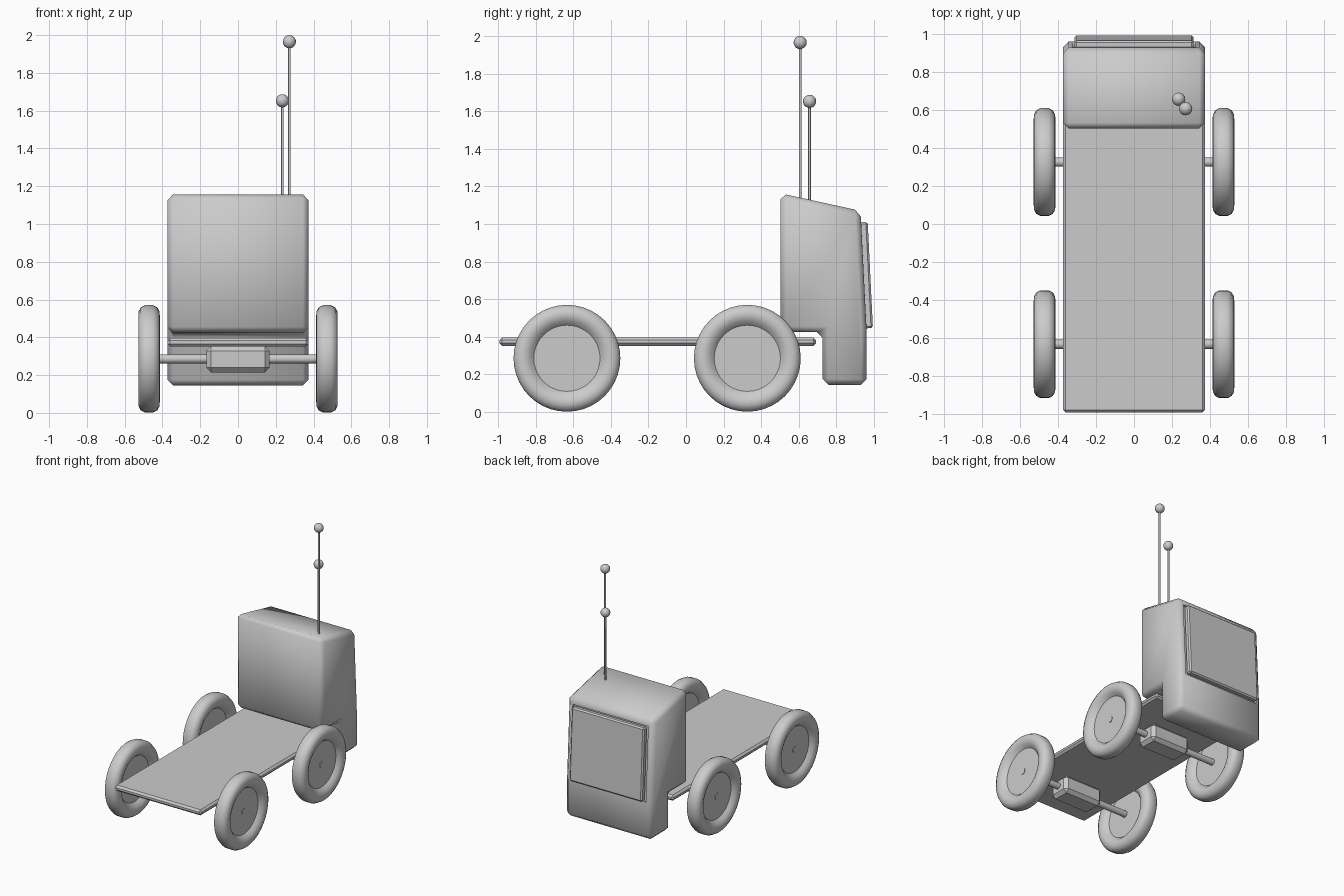
import bpy, bmesh, math
from mathutils import Matrix, Vector

if "Cube" in bpy.data.objects:
    bpy.data.objects.remove(bpy.data.objects["Cube"])


def finish(bm, name, bevel=0.0, segs=1, angle=60):
    """Bevel sharp edges, make the object and smooth it by angle."""
    bmesh.ops.recalc_face_normals(bm, faces=bm.faces)
    if bevel:
        edges = [e for e in bm.edges if e.calc_face_angle(0) > math.radians(25)]
        bmesh.ops.bevel(bm, geom=edges, offset=bevel, segments=segs,
                        profile=0.5, affect='EDGES')
    me = bpy.data.meshes.new(name)
    bm.to_mesh(me)
    bm.free()
    ob = bpy.data.objects.new(name, me)
    bpy.context.collection.objects.link(ob)
    smooth(ob, angle)
    return ob


def smooth(ob, angle):
    bpy.ops.object.select_all(action='DESELECT')
    ob.select_set(True)
    bpy.context.view_layer.objects.active = ob
    bpy.ops.object.shade_smooth_by_angle(angle=math.radians(angle))


def side_profile(name, pts, half_width, bevel, angle=60):
    """Extrude a (y, z) outline across x."""
    bm = bmesh.new()
    f = bm.faces.new([bm.verts.new((-half_width, y, z)) for y, z in pts])
    ext = bmesh.ops.extrude_face_region(bm, geom=[f])
    moved = [v for v in ext['geom'] if isinstance(v, bmesh.types.BMVert)]
    bmesh.ops.translate(bm, verts=moved, vec=(2 * half_width, 0, 0))
    return finish(bm, name, bevel, 1, angle)


def rod(name, p, q, r, sides=16):
    p, q = Vector(p), Vector(q)
    bm = bmesh.new()
    m = Matrix.Translation((p + q) / 2) @ (q - p).to_track_quat('Z', 'Y').to_matrix().to_4x4()
    bmesh.ops.create_cone(bm, cap_ends=True, segments=sides, radius1=r, radius2=r,
                          depth=(q - p).length, matrix=m)
    return finish(bm, name)


def ball(name, centre, r):
    bm = bmesh.new()
    bmesh.ops.create_uvsphere(bm, u_segments=16, v_segments=10, radius=r,
                              matrix=Matrix.Translation(centre))
    return finish(bm, name)


def lathe_x(name, pts, centre, steps=40, angle=40):
    """Spin (radius, x) points around the x axis."""
    bm = bmesh.new()
    vs = [bm.verts.new((x, 0, r)) for r, x in pts]
    es = [bm.edges.new(pair) for pair in zip(vs, vs[1:])]
    bmesh.ops.spin(bm, geom=vs + es, cent=(0, 0, 0), axis=(1, 0, 0),
                   angle=math.tau, steps=steps, use_duplicate=False)
    bmesh.ops.remove_doubles(bm, verts=bm.verts, dist=1e-4)
    bmesh.ops.translate(bm, verts=bm.verts, vec=centre)
    return finish(bm, name, angle=angle)


# Flat chassis
side_profile("chassis", [(-0.992, 0.352), (0.692, 0.352), (0.692, 0.396), (-0.992, 0.396)],
             0.374, 0.014, 30)

# Cab with dropped nose
cab = side_profile("cab", [(0.503, 0.425), (0.503, 1.163), (0.928, 1.070), (0.960, 0.436),
                           (0.960, 0.145), (0.727, 0.145), (0.727, 0.425)], 0.374, 0.03)


# Windscreen panel seated in a shallow recess
def tilted_box(name, width, height, depth, bevel):
    bm = bmesh.new()
    m = (Matrix.Translation((0, 0.957, 0.728)) @ Matrix.Rotation(math.radians(2.8), 4, 'X')
         @ Matrix.Diagonal((width, depth, height, 1)))
    bmesh.ops.create_cube(bm, size=1, matrix=m)
    return finish(bm, name, bevel, 1, 30)


cutter = tilted_box("recess_cutter", 0.65, 0.58, 0.05, 0)
cutter.hide_render = True
mod = cab.modifiers.new("recess", 'BOOLEAN')
mod.object = cutter
mod.solver = 'EXACT'
bpy.context.view_layer.objects.active = cab
bpy.ops.object.modifier_apply(modifier=mod.name)
bpy.data.objects.remove(cutter)
smooth(cab, 60)
tilted_box("windscreen", 0.625, 0.565, 0.046, 0.01)

# Axles, gearboxes and wheels
WZ = 0.286
tyre = [(0.176, -0.022), (0.198, -0.046), (0.225, -0.057), (0.250, -0.056), (0.272, -0.044),
        (0.284, -0.022)]
tyre += [(r, -x) for r, x in reversed(tyre)]
tyre.append(tyre[0])
hub = [(0.0, -0.022), (0.178, -0.022), (0.178, 0.022), (0.0, 0.022)]
for label, y in (("front", -0.633), ("rear", 0.326)):
    rod(label + "_axle", (-0.497, y, WZ), (0.497, y, WZ), 0.024)
    bm = bmesh.new()
    bmesh.ops.create_cube(bm, size=1, matrix=Matrix.Translation((0, y, 0.284))
                          @ Matrix.Diagonal((0.335, 0.17, 0.138, 1)))
    finish(bm, label + "_gearbox", 0.025, 1, 30)
    for side, x in (("left", -0.471), ("right", 0.471)):
        lathe_x(f"{label}_{side}_tyre", tyre, (x, y, WZ))
        lathe_x(f"{label}_{side}_hub", hub, (x, y, WZ))

# Antennae with ball tips
for label, x, y, z in (("tall", 0.272, 0.607, 1.965), ("short", 0.235, 0.657, 1.652)):
    rod(label + "_antenna", (x, y, 1.10), (x, y, z), 0.007, 8)
    ball(label + "_antenna_tip", (x, y, z), 0.035)
